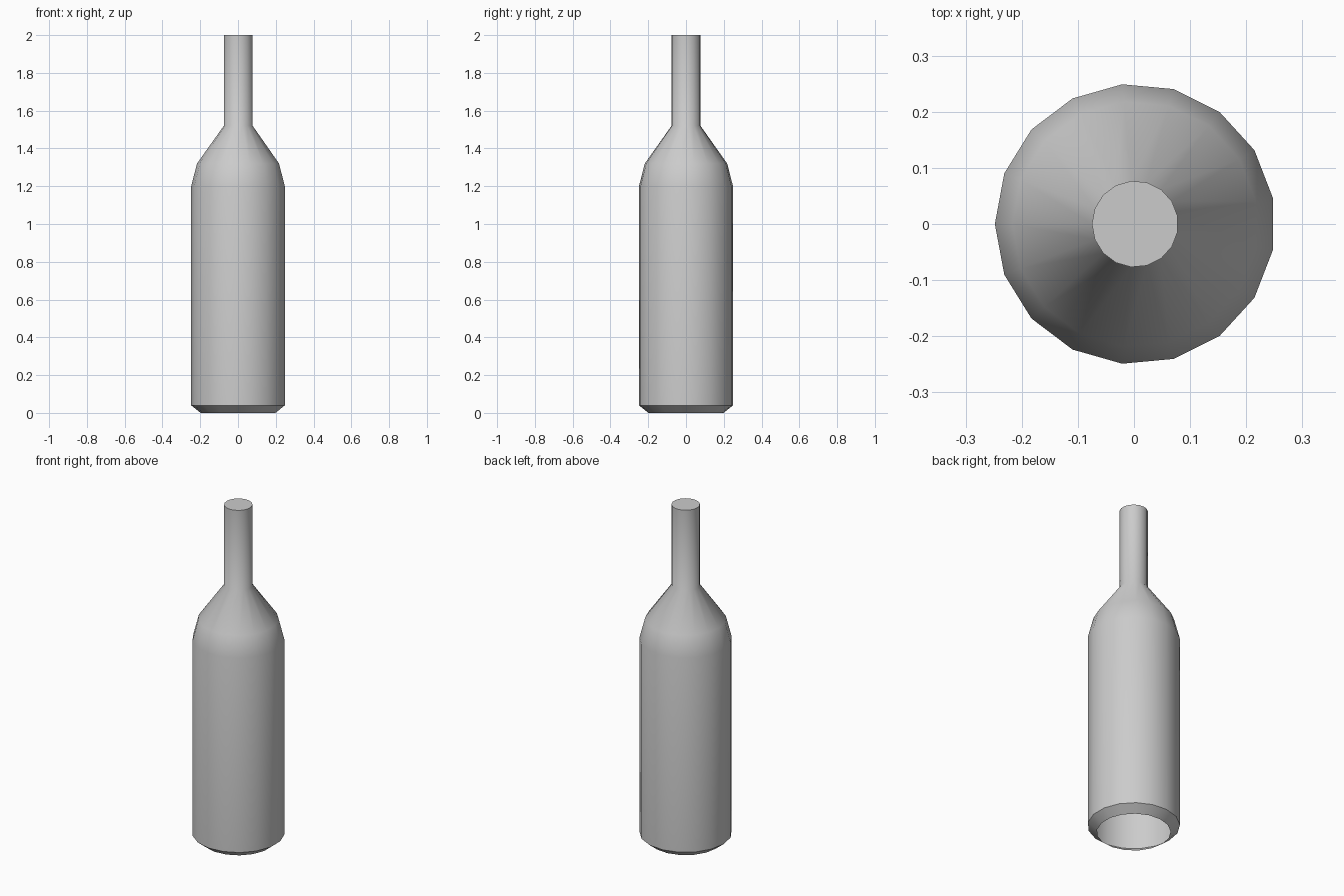
import bpy, bmesh, math

if "Cube" in bpy.data.objects:
    bpy.data.objects.remove(bpy.data.objects["Cube"])

SIDES = 17
SHIFT = 0.002  # odd side count: recentre the outline on x = 0
# (radius, height) from the open base up to the capped neck
PROFILE = [(0.20, 0.0), (0.25, 0.04), (0.25, 1.2),
           (0.219, 1.32), (0.077, 1.52), (0.077, 2.0)]

bm = bmesh.new()


def ring(radius, z):
    angles = [math.pi + 2 * math.pi * i / SIDES for i in range(SIDES)]
    return [bm.verts.new((SHIFT + radius * math.cos(a), radius * math.sin(a), z))
            for a in angles]


# Bottle wall: chamfered foot, body, shoulder and neck
rings = [ring(r, z) for r, z in PROFILE]
for low, high in zip(rings, rings[1:]):
    for i in range(SIDES):
        j = (i + 1) % SIDES
        bm.faces.new((low[i], low[j], high[j], high[i]))

# Flat cap on the neck, base left open
bm.faces.new(rings[-1])

mesh = bpy.data.meshes.new("bottle")
bm.to_mesh(mesh)
bm.free()
bottle = bpy.data.objects.new("bottle", mesh)
bpy.context.collection.objects.link(bottle)

# Smooth sides, crisp foot and rim
bpy.context.view_layer.objects.active = bottle
bottle.select_set(True)
bpy.ops.object.shade_smooth_by_angle(angle=math.radians(40))
